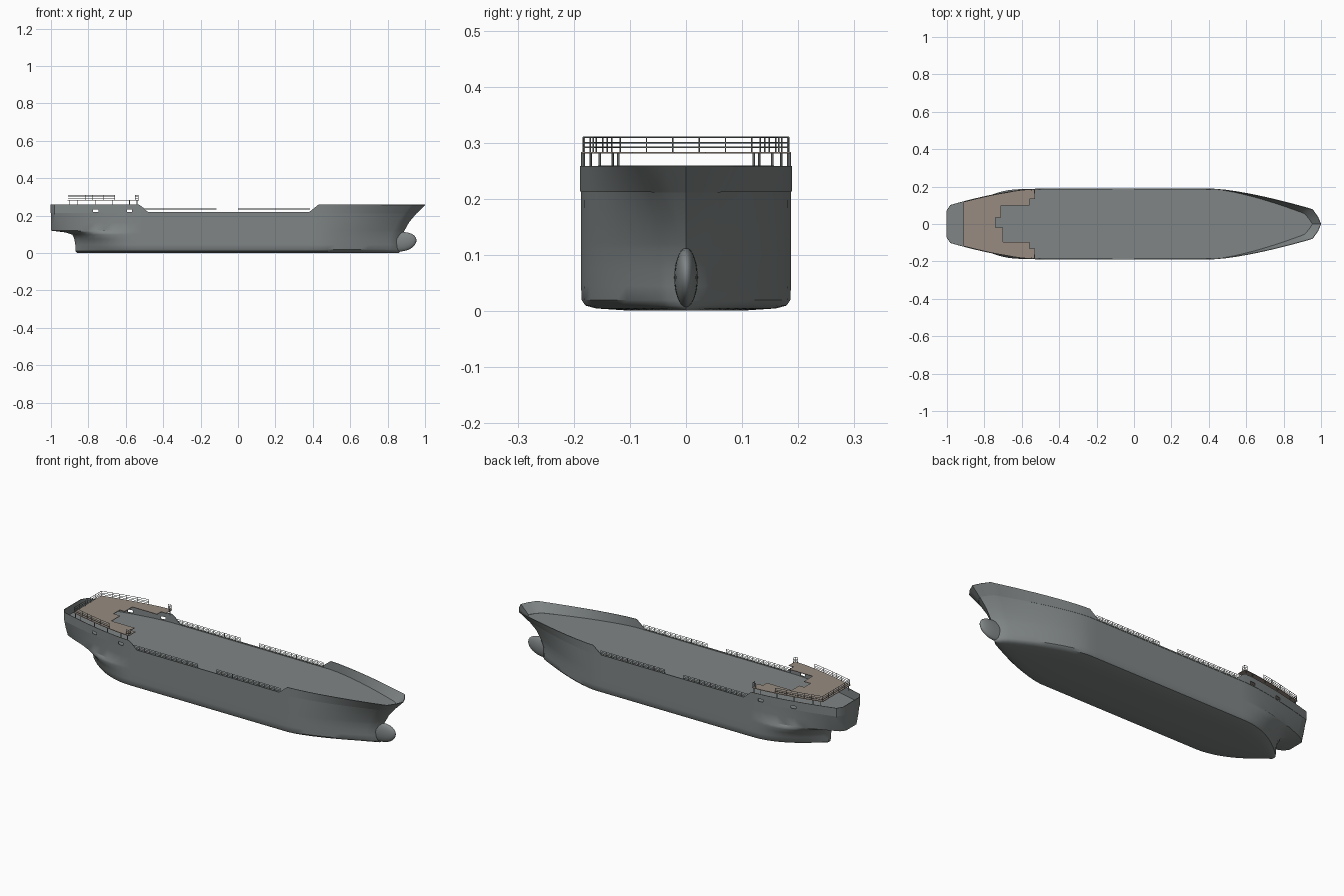
import bpy, bmesh, math
from mathutils import Vector

if "Cube" in bpy.data.objects:
    bpy.data.objects.remove(bpy.data.objects["Cube"])

AFT, FORE = -0.53, 0.43          # ends of the parallel midbody


def material(name, rgb):
    mat = bpy.data.materials.new(name)
    mat.diffuse_color = (*rgb, 1)
    mat.use_nodes = True
    mat.node_tree.nodes["Principled BSDF"].inputs["Base Color"].default_value = mat.diffuse_color
    return mat


STEEL = material("dark_grey_steel", (.215, .235, .235))
BROWN = material("deck_brown", (.31, .26, .22))


def interp(x, pts):
    for (x0, y0), (x1, y1) in zip(pts, pts[1:]):
        if x <= x1:
            return y0 + (y1 - y0) * max(0, (x - x0) / (x1 - x0))
    return pts[-1][1]


def sheer(x):
    return interp(x, [(-1, .259), (-.53, .259), (-.515, .25), (-.48, .219), (.38, .219), (.43, .259), (1, .259)])


def waterline(z, xs, xe, w, wa, pa, wf, pf):
    """Half outline of the hull at one height, from stern centre to stem."""
    pts = [(xs, 0)]
    for s in (1, .96, .88, .8, .7, .6, .5, .4, .3, .2, .1, 0):
        pts.append((AFT + (xs - AFT) * s, (w - (w - wa) * s ** pa) * (.75 if s == 1 else 1)))
    pts += [(x, w) for x in (-.515, -.48, -.2, .1, .38)]
    for s in (0, .1, .2, .3, .4, .5, .6, .7, .8, .87, .92, .97):
        pts.append((FORE + (xe - FORE) * s, (w - (w - wf) * s ** pf) * (.55 if s == .97 else 1)))
    pts.append((xe, 0))
    return [Vector((x, y, sheer(x) if z is None else z)) for x, y in pts]


def make_object(name, bm, mat=STEEL):
    me = bpy.data.meshes.new(name)
    bm.to_mesh(me)
    bm.free()
    me.materials.append(mat)
    ob = bpy.data.objects.new(name, me)
    bpy.context.collection.objects.link(ob)
    return ob


def activate(ob):
    bpy.ops.object.select_all(action='DESELECT')
    ob.select_set(True)
    bpy.context.view_layer.objects.active = ob


def smooth(ob, angle=35):
    activate(ob)
    bpy.ops.object.shade_smooth_by_angle(angle=math.radians(angle))


def loft(name, rows):
    """Skin a stack of half outlines and mirror it across the centreline."""
    bm = bmesh.new()
    grid = [[bm.verts.new(p) for p in row] for row in rows]
    for a, b in zip(grid, grid[1:]):
        for i in range(len(a) - 1):
            bm.faces.new((a[i], b[i], b[i + 1], a[i + 1]))
    bmesh.ops.remove_doubles(bm, verts=bm.verts, dist=1e-5)
    ob = make_object(name, bm)
    m = ob.modifiers.new("mirror", 'MIRROR')
    m.use_axis = (False, True, False)
    m.merge_threshold = 1e-5
    activate(ob)
    bpy.ops.object.modifier_apply(modifier="mirror")
    return ob


def flat_to_centre(row):
    return [Vector((p.x, 0, p.z)) for p in row]


# Hull shell: height, stern x, stem x, half width, aft width/power, fore width/power
levels = [waterline(*v) for v in [
    (.001, -.86, .86, .100, .006, 1.8, .006, 1.3),
    (.005, -.865, .865, .160, .008, 1.9, .008, 1.3),
    (.010, -.87, .87, .179, .010, 2.0, .010, 1.4),
    (.020, -.87, .87, .186, .012, 2.1, .012, 1.5),
    (.045, -.87, .87, .187, .014, 2.3, .014, 1.5),
    (.075, -.875, .87, .187, .016, 2.8, .014, 1.5),
    (.098, -.885, .88, .187, .025, 3.6, .014, 1.5),
    (.110, -.92, .885, .187, .040, 3.0, .014, 1.5),
    (.120, -1.0, .89, .187, .060, 1.8, .015, 1.5),
    (.165, -1.0, .915, .187, .080, 1.6, .022, 1.5),
    (.213, -1.0, .955, .187, .095, 1.5, .040, 1.4)]]
smooth(loft("hull", [flat_to_centre(levels[0])] + levels))
loft("main_deck", [levels[-1], flat_to_centre(levels[-1])])

# Bulwark with mooring openings
bulwark = loft("bulwark", [levels[-1], waterline(None, -1, 1, .187, .095, 1.5, .065, 1.4)])
sol = bulwark.modifiers.new("thickness", 'SOLIDIFY')
sol.thickness, sol.offset = .003, 0
for x in (-.76, -.58):
    bpy.ops.mesh.primitive_cube_add(size=1, location=(x, 0, .226))
    cutter = bpy.context.object
    cutter.name = "opening_cutter"
    cutter.scale = (.028, .6, .014)
    cutter.hide_render = True
    bpy.context.view_layer.update()
    cut = bulwark.modifiers.new("opening", 'BOOLEAN')
    cut.operation, cut.solver, cut.object = 'DIFFERENCE', 'EXACT', cutter
activate(bulwark)
for m in [m.name for m in bulwark.modifiers]:
    bpy.ops.object.modifier_apply(modifier=m)
for ob in [o for o in bpy.data.objects if o.name.startswith("opening_cutter")]:
    bpy.data.objects.remove(ob)
smooth(bulwark)

# Bulbous bow: a blunt, slightly raked ellipsoid
bpy.ops.mesh.primitive_uv_sphere_add(segments=32, ring_count=16, location=(.85, 0, .06))
bulb = bpy.context.object
bulb.name = "bulbous_bow"
bulb.data.materials.append(STEEL)
for v in bulb.data.vertices:
    x = math.copysign(abs(v.co.x) ** .75, v.co.x)
    v.co = Vector((x * .103 + v.co.z * .012, v.co.y * .021, v.co.z * .053))
smooth(bulb, 60)


def edge_y(x):
    """Half width of the ship's side at the upper deck."""
    s = max(0, (AFT - x) / .47)
    return .187 - .092 * s ** 1.5


# Upper aft deck, stepped around the missing deckhouse
bm = bmesh.new()
xs = [-.53, -.6, -.68, -.76, -.84, -.912]
outline = [(x, edge_y(x)) for x in xs] + [(x, -edge_y(x)) for x in reversed(xs)]
outline += [(-.53, -.13), (-.56, -.13), (-.56, -.095), (-.70, -.095), (-.70, -.02), (-.74, -.02),
            (-.74, .035), (-.71, .035), (-.71, .10), (-.56, .10), (-.56, .135), (-.53, .135)]
face = bm.faces.new([bm.verts.new((x, y, .281)) for x, y in outline])
ext = bmesh.ops.extrude_face_region(bm, geom=[face])
bmesh.ops.translate(bm, vec=(0, 0, .003), verts=[g for g in ext['geom'] if isinstance(g, bmesh.types.BMVert)])
bmesh.ops.recalc_face_normals(bm, faces=bm.faces)
make_object("upper_aft_deck", bm, BROWN)


def bar(bm, a, b, r=.0013):
    a, b = Vector(a), Vector(b)
    d = b - a
    mtx = d.to_track_quat('Z', 'Y').to_matrix().to_4x4()
    mtx.translation = (a + b) / 2
    bmesh.ops.create_cone(bm, cap_ends=True, segments=6, radius1=r, radius2=r, depth=d.length, matrix=mtx)


def railing(name, path, z, heights, step):
    """Posts and horizontal rails along a plan path."""
    bm = bmesh.new()
    for (x0, y0), (x1, y1) in zip(path, path[1:]):
        n = max(1, round(math.hypot(x1 - x0, y1 - y0) / step))
        for i in range(n + 1):
            x, y = x0 + (x1 - x0) * i / n, y0 + (y1 - y0) * i / n
            bar(bm, (x, y, z), (x, y, z + heights[-1]))
        for h in heights:
            bar(bm, (x0, y0, z + h), (x1, y1, z + h))
    return make_object(name, bm)


# Railings along the upper deck and amidships
inset = .003
side = [(x, edge_y(x) - inset) for x in (-.66, -.72, -.78, -.85, -.909)]
railing("upper_deck_railing", side + [(x, -y) for x, y in reversed(side)], .284, (.008, .016, .026), .044)
for sgn, label in ((1, "port"), (-1, "starboard")):
    railing("wing_railing_" + label, [(-.55, sgn * .181), (-.533, sgn * .183), (-.533, sgn * .165)],
            .284, (.008, .016, .026), .02)
    for part, x0, x1 in (("aft", -.50, -.115), ("fore", 0, .385)):
        railing(f"{part}_deck_railing_{label}", [(x0, sgn * .185), (x1, sgn * .185)],
                .213, (.012, .019, .027), .032)

    # Posts carrying the upper deck on the bulwark
    bm = bmesh.new()
    for x in (-.90, -.86, -.76, -.67, -.58, -.54):
        y = sgn * (edge_y(x) - .002)
        bar(bm, (x, y, .25), (x, y, .283), .0022)
    make_object("deck_posts_" + label, bm)
